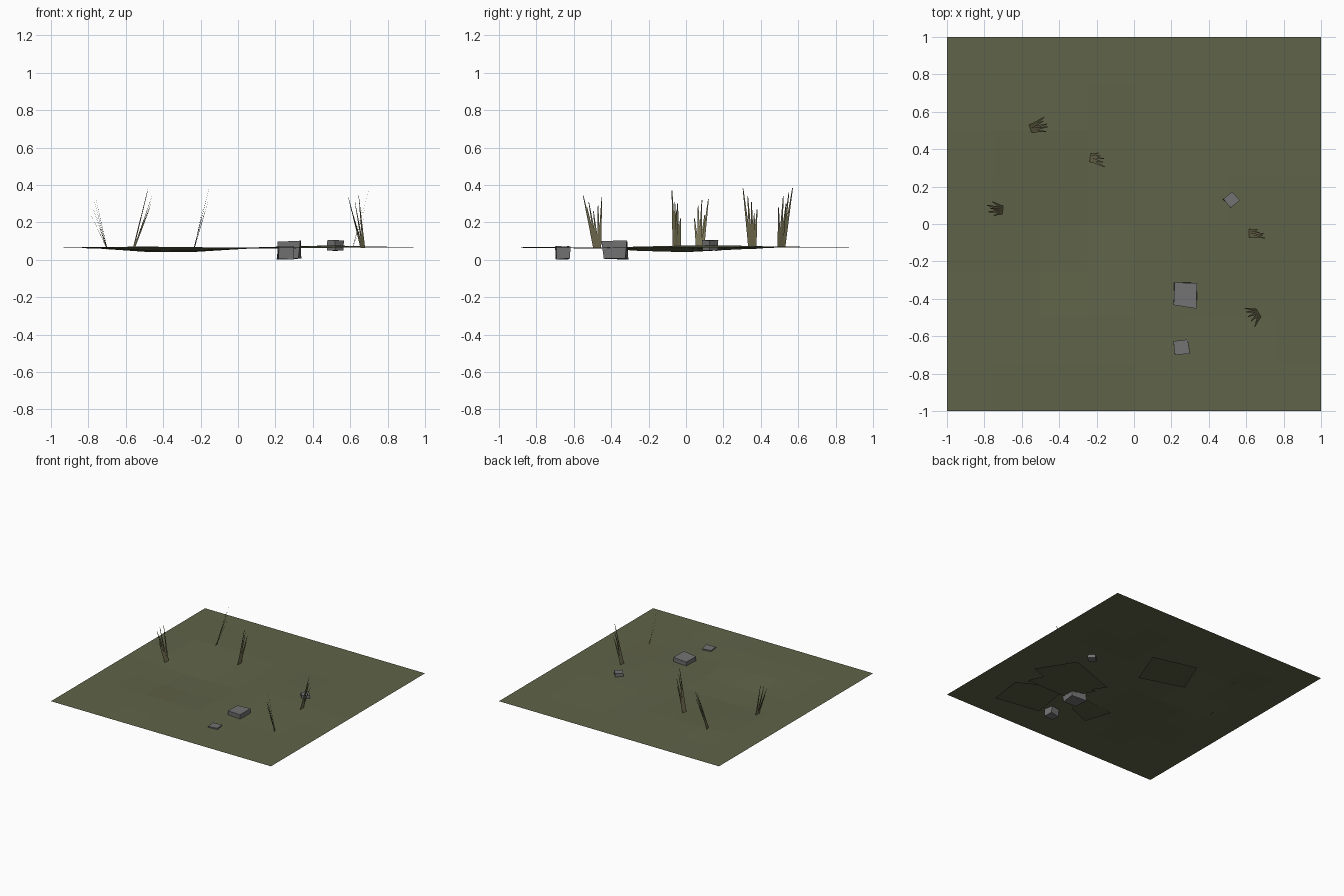
import bpy, bmesh, math, random
from mathutils import Vector, Matrix

if "Cube" in bpy.data.objects:
    bpy.data.objects.remove(bpy.data.objects["Cube"])

random.seed(4)


def material(name, rgb):
    m = bpy.data.materials.new(name)
    m.diffuse_color = (*rgb, 1)
    m.use_nodes = True
    m.node_tree.nodes["Principled BSDF"].inputs["Base Color"].default_value = m.diffuse_color
    return m


SOIL = material("soil", (0.115, 0.125, 0.065))
MOSS = material("moss", (0.095, 0.11, 0.055))
STONE = material("stone", (0.17, 0.17, 0.17))
STRAW = material("straw", (0.18, 0.165, 0.085))


def finish(bm, name, mat):
    me = bpy.data.meshes.new(name)
    bm.to_mesh(me)
    bm.free()
    me.materials.append(mat)
    ob = bpy.data.objects.new(name, me)
    bpy.context.collection.objects.link(ob)
    return ob


def height(x, y):
    # gentle dips and bumps, flat at the border
    def bump(cx, cy, r, h):
        return h * math.exp(-((x - cx) ** 2 + (y - cy) ** 2) / r ** 2)
    fade = min(1, (1 - abs(x)) * 2.5) * min(1, (1 - abs(y)) * 2.5)
    h = (bump(-0.35, -0.05, 0.38, -0.028) + bump(0.5, 0.1, 0.4, 0.012)
         + bump(-0.5, 0.5, 0.3, 0.008) + bump(-0.4, -0.6, 0.3, 0.007)
         + bump(0.25, -0.6, 0.3, -0.006))
    return 0.066 + max(0, fade) * h


# ground sheet, 8 x 8 cells
bm = bmesh.new()
bmesh.ops.create_grid(bm, x_segments=8, y_segments=8, size=1)
for v in bm.verts:
    v.co.z = height(v.co.x, v.co.y)
finish(bm, "ground", SOIL)

# ground patches lying just under the sheet: four (x, y) corners, z offset
patches = [
    ([(0.20, 0.46), (-0.16, 0.55), (-0.28, 0.26), (0.08, 0.15)], -0.010),
    ([(0.77, -0.25), (0.59, 0.04), (0.17, -0.11), (0.35, -0.40)], -0.020),
    ([(0.69, -0.42), (0.60, -0.21), (0.19, -0.22), (0.32, -0.43)], -0.014),
    ([(0.70, -0.79), (0.74, -0.51), (0.386, -0.32), (0.32, -0.73)], -0.008),
    ([(0.16, -0.54), (0.15, -0.37), (-0.11, -0.40), (-0.04, -0.62)], -0.004),
]
for i, (corners, dz) in enumerate(patches):
    bm = bmesh.new()
    z = min(height(x, y) for x, y in corners) + dz
    bm.faces.new([bm.verts.new((x, y, z)) for x, y in corners])
    finish(bm, f"ground_patch_{i + 1}", MOSS)


# rocks: slightly irregular blocks
def rock(name, centre, size, turn):
    bm = bmesh.new()
    bmesh.ops.create_cube(bm, size=1)
    for v in bm.verts:
        v.co += Vector([random.uniform(-0.1, 0.02) * math.copysign(1, c) for c in v.co])
    bmesh.ops.transform(bm, verts=bm.verts, matrix=Matrix.Translation(centre)
                        @ Matrix.Rotation(math.radians(turn), 4, 'Z')
                        @ Matrix.Diagonal((*size, 1)))
    finish(bm, name, STONE)


rock("large_rock", (0.27, -0.38, 0.051), (0.132, 0.138, 0.102), -3)
rock("front_rock", (0.255, -0.66, 0.04), (0.082, 0.08, 0.075), 5)
rock("back_rock", (0.52, 0.13, 0.078), (0.068, 0.066, 0.062), 42)


# grass tufts: flat tapered blades fanned out from one base
def tuft(name, base, tips):
    bm = bmesh.new()
    lean = sum((Vector(t) for t in tips), Vector()) / len(tips)
    side = Vector((-(lean.y - base[1]), lean.x - base[0], 0)).normalized()
    for i, t in enumerate(tips):
        foot = Vector((*base, height(*base) - 0.003)) + side * 0.006 * (i - (len(tips) - 1) / 2)
        tip = Vector(t)
        ring = [foot - side * 0.01, foot + side * 0.01, tip + side * 0.002, tip - side * 0.002]
        bm.faces.new([bm.verts.new(p) for p in ring])
    finish(bm, name, STRAW)


tuft("grass_tuft_left", (-0.70, 0.075),
     [(-0.75, 0.045, 0.22), (-0.78, 0.065, 0.29), (-0.77, 0.085, 0.32),
      (-0.785, 0.10, 0.24), (-0.76, 0.12, 0.325)][::-1])
tuft("grass_tuft_back", (-0.555, 0.51),
     [(-0.47, 0.495, 0.28), (-0.46, 0.52, 0.34), (-0.465, 0.535, 0.30),
      (-0.485, 0.55, 0.36), (-0.48, 0.57, 0.385)])
tuft("grass_tuft_middle", (-0.235, 0.355),
     [(-0.155, 0.305, 0.38), (-0.165, 0.33, 0.34), (-0.16, 0.35, 0.31),
      (-0.18, 0.365, 0.25), (-0.19, 0.38, 0.27)])
tuft("grass_tuft_right", (0.615, -0.05),
     [(0.70, -0.075, 0.37), (0.69, -0.06, 0.31), (0.695, -0.052, 0.27),
      (0.67, -0.045, 0.30), (0.66, -0.03, 0.22)])
tuft("grass_tuft_front", (0.667, -0.475),
     [(0.645, -0.55, 0.345), (0.65, -0.53, 0.28), (0.625, -0.52, 0.31),
      (0.61, -0.495, 0.26), (0.60, -0.47, 0.29), (0.59, -0.45, 0.335)][::-1])
